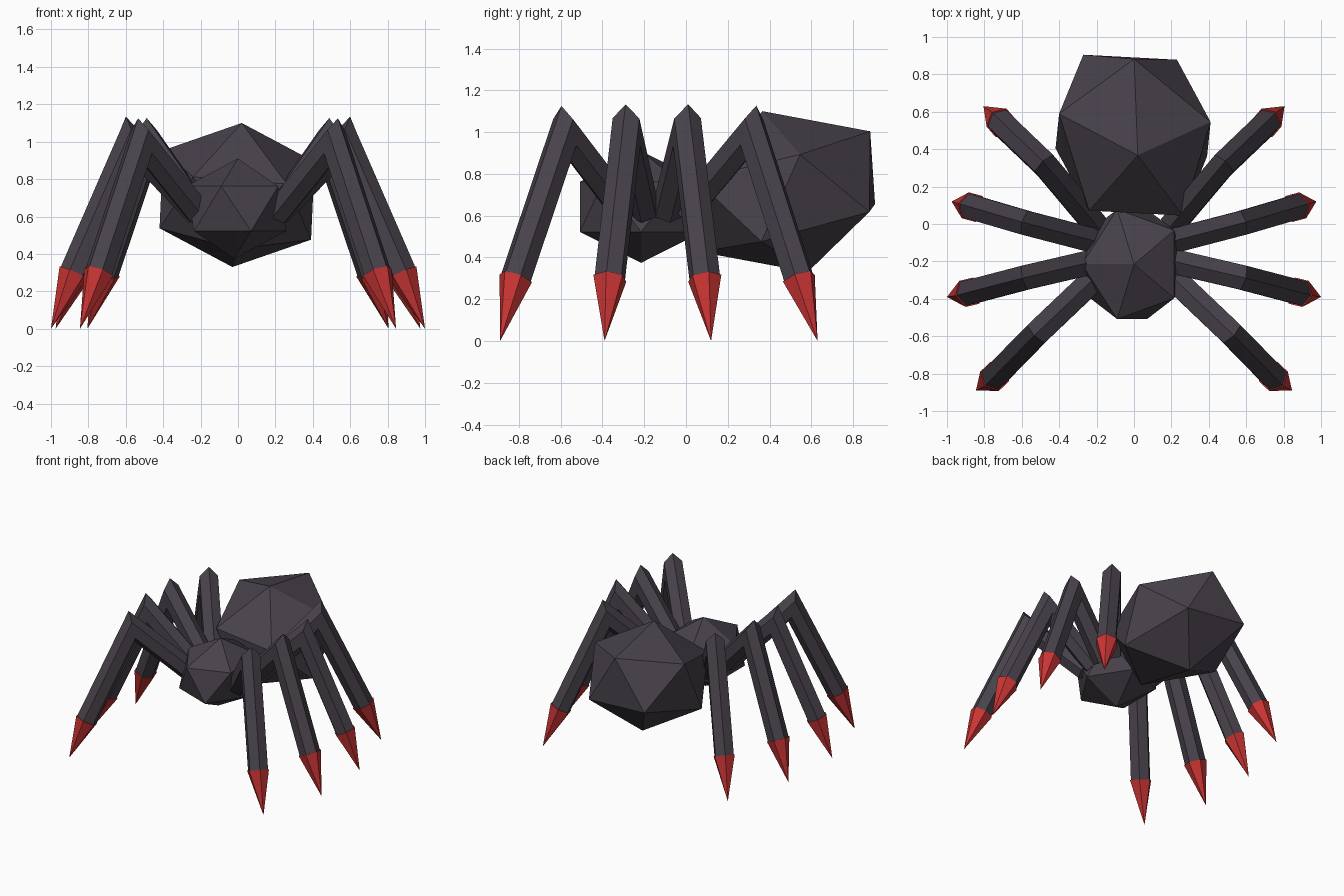
import bpy
import bmesh
from math import cos, sin, tau
from mathutils import Matrix, Vector

cube = bpy.data.objects.get("Cube")
if cube:
    bpy.data.objects.remove(cube, do_unlink=True)


def make_material(name, rgb):
    mat = bpy.data.materials.new(name)
    mat.use_nodes = True
    mat.diffuse_color = (*rgb, 1)
    bsdf = mat.node_tree.nodes["Principled BSDF"]
    bsdf.inputs["Base Color"].default_value = (*rgb, 1)
    bsdf.inputs["Roughness"].default_value = 0.8
    return mat


shell = make_material("dark_purple_grey", (0.065, 0.055, 0.07))
red = make_material("claw_red", (0.6, 0.035, 0.035))


def finish(bm, name, mat):
    bmesh.ops.recalc_face_normals(bm, faces=bm.faces)
    mesh = bpy.data.meshes.new(name)
    bm.to_mesh(mesh)
    bm.free()
    mesh.materials.append(mat)
    obj = bpy.data.objects.new(name, mesh)
    bpy.context.collection.objects.link(obj)
    return obj


def faceted_body(name, centre, x_axis, y_axis, z_axis):
    """Twenty-sided ball stretched along three given axes."""
    bm = bmesh.new()
    bmesh.ops.create_icosphere(bm, subdivisions=1, radius=1)
    axes = Matrix((x_axis, y_axis, z_axis)).transposed().to_4x4()
    bm.transform(Matrix.Translation(centre) @ axes)
    return finish(bm, name, shell)


# Body
faceted_body("abdomen", (-0.005, 0.475, 0.715),
             (0.451, 0.133, 0.006), (-0.153, 0.492, 0.135), (0.025, -0.108, 0.385))
faceted_body("head", (-0.01, -0.215, 0.642),
             (-0.305, 0, 0), (0, -0.345, 0), (0.01, 0, 0.268))

SIDES = 6
LEG_RADIUS = 0.076
CLAW_RADIUS = 0.083


def ring(bm, centre, across, up):
    """Hexagon with one corner pointing along up."""
    return [bm.verts.new(centre + across * sin(tau * i / SIDES) + up * cos(tau * i / SIDES))
            for i in range(SIDES)]


def bridge(bm, a, b):
    for i in range(SIDES):
        j = (i + 1) % SIDES
        bm.faces.new((a[i], a[j], b[j], b[i]))


def make_leg(name, root, knee, ankle, tip):
    upper = (knee - root).normalized()
    lower = (ankle - knee).normalized()
    across = upper.cross(lower).normalized()
    up_a, up_b = across.cross(upper), across.cross(lower)
    if up_a.z < 0:
        up_a, up_b = -up_a, -up_b
    mitre = (up_a + up_b).normalized()
    mitre /= mitre.dot(up_a)

    # Bent leg with a mitred knee
    bm = bmesh.new()
    r = LEG_RADIUS
    rings = [ring(bm, root, across * r, up_a * r),
             ring(bm, knee, across * r, mitre * r),
             ring(bm, ankle, across * r, up_b * r)]
    bridge(bm, rings[0], rings[1])
    bridge(bm, rings[1], rings[2])
    bm.faces.new(rings[0])
    bm.faces.new(rings[2])
    finish(bm, name + "_leg", shell)

    # Pointed claw
    bm = bmesh.new()
    r = CLAW_RADIUS
    base = ring(bm, ankle, across * r, up_b * r)
    point = bm.verts.new(tip)
    bm.faces.new(base)
    for i in range(SIDES):
        bm.faces.new((base[i], base[(i + 1) % SIDES], point))
    finish(bm, name + "_claw", red)


# Legs: root, knee, ankle and tip on the left side, then mirrored
legs = {
    "front": ((0.21, -0.29, 0.62), (0.515, -0.58, 1.0), (0.745, -0.815, 0.3), (0.845, -0.89, 0)),
    "front_middle": ((0.21, -0.2, 0.62), (0.575, -0.285, 1.0), (0.88, -0.365, 0.3), (1.0, -0.39, 0)),
    "rear_middle": ((0.21, -0.09, 0.62), (0.575, 0.005, 1.0), (0.865, 0.09, 0.3), (0.975, 0.12, 0)),
    "rear": ((0.21, 0.0, 0.62), (0.475, 0.315, 1.0), (0.71, 0.54, 0.3), (0.805, 0.63, 0)),
}
for name, joints in legs.items():
    for side, sign in (("left", 1), ("right", -1)):
        make_leg(f"{name}_{side}", *[Vector((sign * x, y, z)) for x, y, z in joints])
